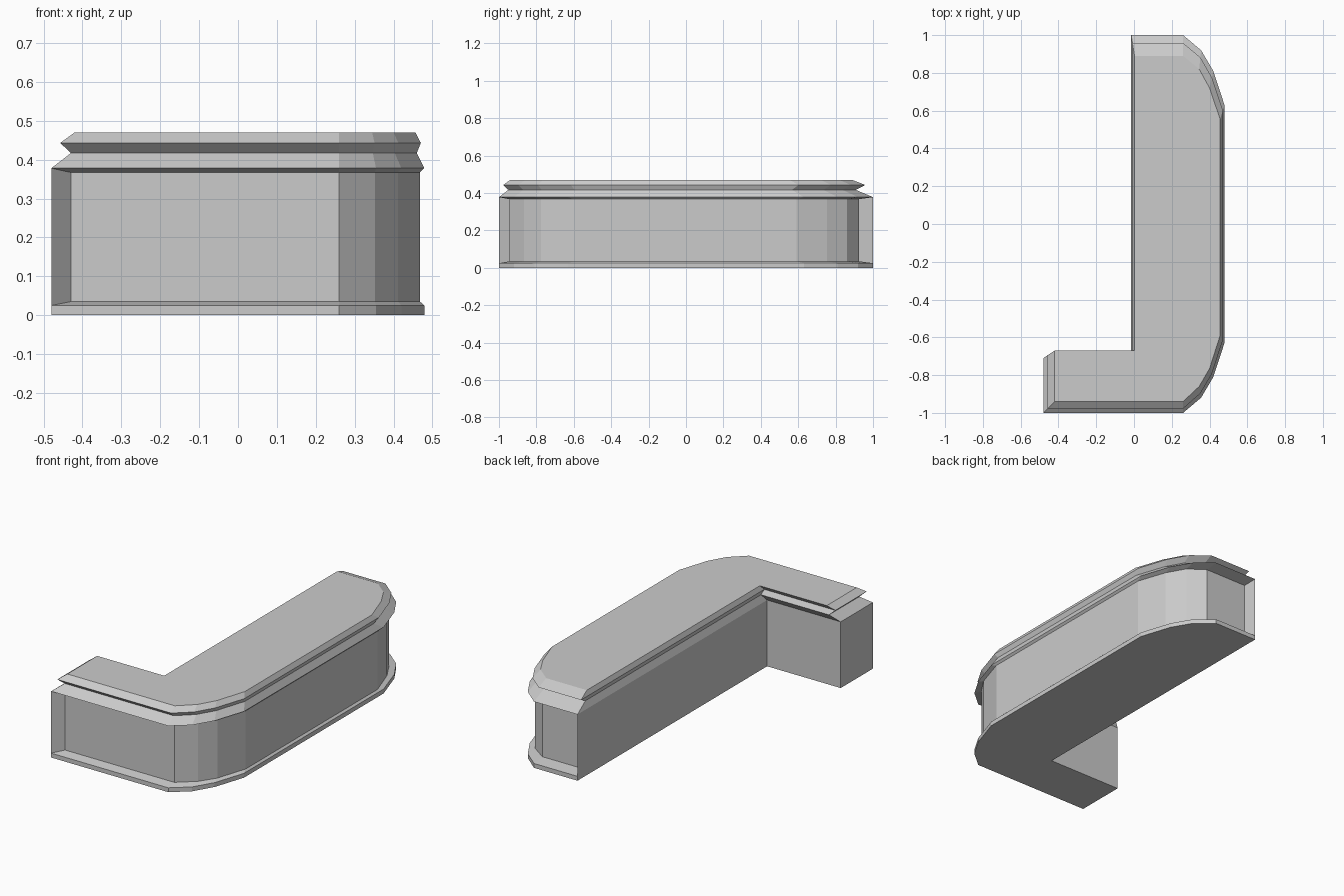
import bpy, bmesh

if "Cube" in bpy.data.objects:
    bpy.data.objects.remove(bpy.data.objects["Cube"])

# Inner (back) side of the L, from the front leg end round to the rear end
INNER = [(-0.48, -0.71), (-0.015, -0.71), (-0.015, 1.0)]
INNER_TOP = [(-0.42, -0.67), (0.003, -0.67), (0.003, 0.89)]
REAR, FRONT = (-0.015, 1.0), (-0.48, -1.0)

# Outer side with rounded corners, rear end round to the front leg end
OUTER = [REAR, (0.26, 1), (0.355, 0.92), (0.42, 0.81), (0.479, 0.63),
         (0.479, -0.63), (0.42, -0.81), (0.355, -0.92), (0.26, -1), FRONT]
OUTER_TOP = [(0.003, 0.89), (0.26, 0.89), (0.345, 0.82), (0.40, 0.72), (0.456, 0.555),
             (0.456, -0.59), (0.40, -0.765), (0.345, -0.86), (0.26, -0.94), (-0.42, -0.94)]
PANEL = [(-0.005, 0.925), (0.26, 0.925), (0.352, 0.86), (0.412, 0.755), (0.468, 0.59),
         (0.468, -0.60), (0.412, -0.775), (0.352, -0.865), (0.26, -0.945), (-0.43, -0.945)]


def mix(a, b, t):
    return [(p[0] + (q[0] - p[0]) * t, p[1] + (q[1] - p[1]) * t) for p, q in zip(a, b)]


def ring(inner, outer, z_fixed, z_outer, rear=REAR, front=FRONT):
    """Closed loop: inner side, outer side, then the fixed front corner."""
    return ([(x, y, z_fixed) for x, y in inner]
            + [(x, y, z_outer) for x, y in outer]
            + [(front[0], front[1], z_fixed)])


def level(t, z):
    outer = mix(OUTER, OUTER_TOP, t)
    return ring(mix(INNER, INNER_TOP, t), outer, z, z, front=outer[-1])


# Base lip, recessed panels, lower moulding, groove, top slab edge and top
rings = [
    level(0, 0.0),
    level(0, 0.025),
    ring(INNER, PANEL, 0.025, 0.035),
    ring(INNER, PANEL, 0.378, 0.367),
    level(0, 0.378),
    level(0.84, 0.417),
    level(0.38, 0.443),
    level(1, 0.47),
]

bm = bmesh.new()
loops = [[bm.verts.new(p) for p in r] for r in rings]
n = len(loops[0])
for low, high in zip(loops, loops[1:]):
    for i in range(n):
        j = (i + 1) % n
        bm.faces.new((low[i], low[j], high[j], high[i]))
bm.faces.new(loops[0])
bm.faces.new(loops[-1])
bmesh.ops.remove_doubles(bm, verts=bm.verts, dist=0.0005)
bmesh.ops.recalc_face_normals(bm, faces=bm.faces)

mesh = bpy.data.meshes.new("counter")
bm.to_mesh(mesh)
bm.free()
bpy.context.collection.objects.link(bpy.data.objects.new("counter", mesh))
